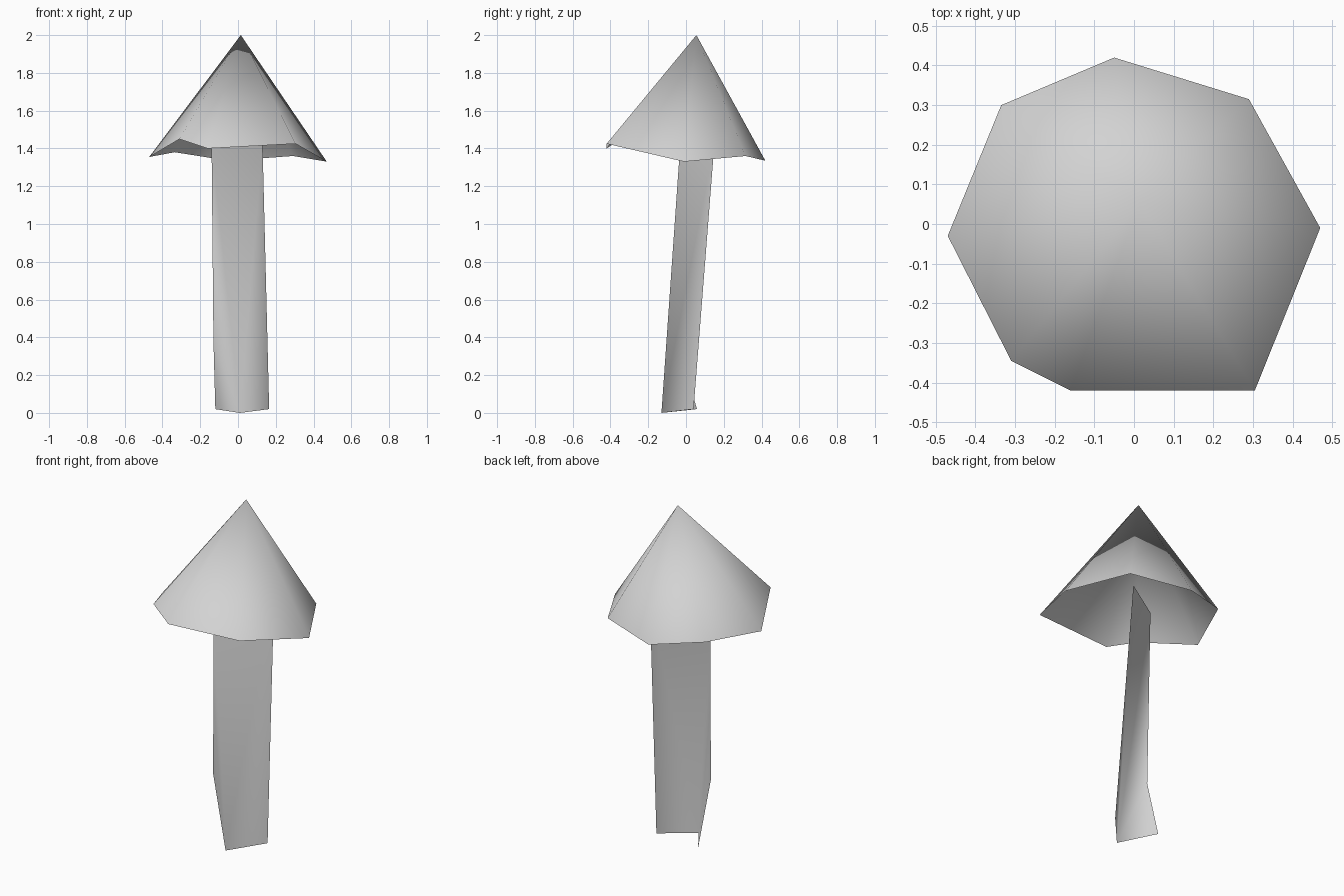
import bpy
import bmesh

# Remove the default cube only
default_cube = bpy.data.objects.get("Cube")
if default_cube:
    bpy.data.objects.remove(default_cube, do_unlink=True)


def make_material(name, colour):
    material = bpy.data.materials.new(name)
    material.use_nodes = True
    material.diffuse_color = colour
    shader = next(n for n in material.node_tree.nodes if n.type == "BSDF_PRINCIPLED")
    shader.inputs["Base Color"].default_value = colour
    return material


def finish_sheet(name, bm, material):
    """Turn a bmesh into a smooth shaded object."""
    for face in bm.faces:
        face.smooth = True
    mesh = bpy.data.meshes.new(name)
    bm.to_mesh(mesh)
    bm.free()
    mesh.materials.append(material)
    obj = bpy.data.objects.new(name, mesh)
    bpy.context.scene.collection.objects.link(obj)
    return obj


grey = make_material("pale grey", (0.65, 0.65, 0.65, 1.0))

# Mushroom cap: an open, irregular cone fanned from its tip to a wavy rim
rim_points = [
    (-0.05, 0.42, 1.335), (-0.335, 0.30, 1.38), (-0.47, -0.03, 1.355),
    (-0.31, -0.345, 1.45), (-0.16, -0.42, 1.40), (0.305, -0.42, 1.425),
    (0.47, -0.01, 1.33), (0.29, 0.315, 1.36),
]
bm = bmesh.new()
tip = bm.verts.new((0.015, 0.055, 2.0))
rim = [bm.verts.new(point) for point in rim_points]
for current, following in zip(rim, rim[1:] + rim[:1]):
    bm.faces.new((tip, current, following))
finish_sheet("mushroom_cap", bm, grey)

# Stem: a leaning open sheet, folded along its foot on one side
bm = bmesh.new()
top_outer = bm.verts.new((-0.14, -0.03, 1.43))
top_inner = bm.verts.new((0.13, 0.15, 1.42))
knee = bm.verts.new((-0.13, -0.045, 0.38))
foot_outer = bm.verts.new((-0.12, 0.058, 0.02))
foot_front = bm.verts.new((0.01, -0.13, 0.0))
foot_inner = bm.verts.new((0.165, 0.04, 0.02))
for corners in (
    (top_outer, foot_front, top_inner),
    (top_inner, foot_front, foot_inner),
    (top_outer, knee, foot_front),
    (knee, foot_outer, foot_front),
):
    bm.faces.new(corners)
finish_sheet("mushroom_stem", bm, grey)
